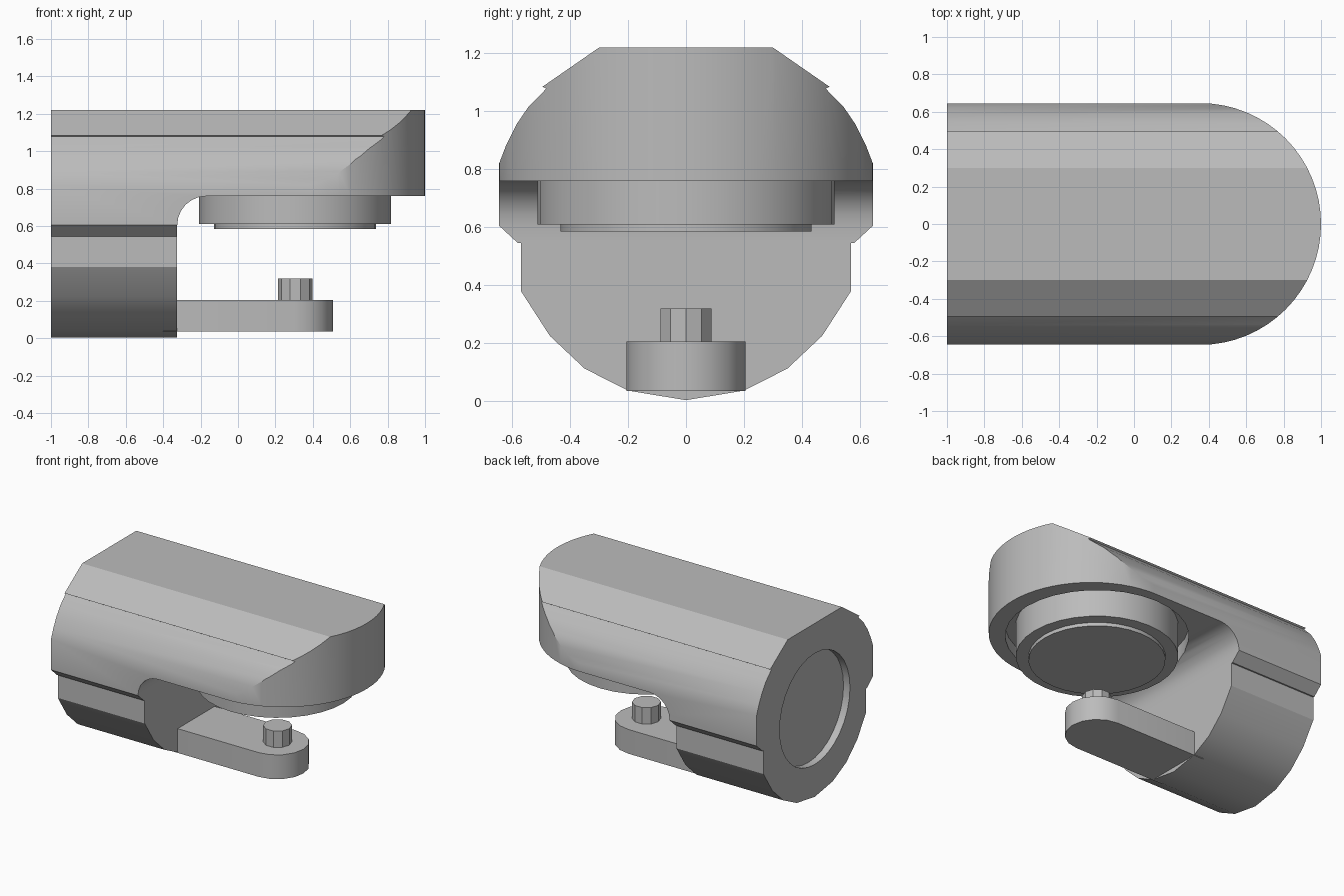
import bpy, bmesh, math
from mathutils import Vector

cube = bpy.data.objects.get("Cube")
if cube:
    bpy.data.objects.remove(cube, do_unlink=True)

grey = bpy.data.materials.new("plain grey")
grey.use_nodes = True
grey.diffuse_color = (0.5, 0.5, 0.5, 1)
grey.node_tree.nodes["Principled BSDF"].inputs["Base Color"].default_value = (0.5, 0.5, 0.5, 1)

# How a 2D outline point (u, v) and a depth d map into space
AXES = {
    "x": lambda u, v, d: Vector((d, u, v)),
    "y": lambda u, v, d: Vector((u, d, v)),
    "z": lambda u, v, d: Vector((u, v, d)),
}


def prism(name, outline, axis, start, end):
    """Extrude a closed outline along an axis."""
    place = AXES[axis]
    bm = bmesh.new()
    face = bm.faces.new([bm.verts.new(place(u, v, start)) for u, v in outline])
    new = bmesh.ops.extrude_face_region(bm, geom=[face])["geom"]
    verts = [g for g in new if isinstance(g, bmesh.types.BMVert)]
    bmesh.ops.translate(bm, verts=verts, vec=place(0, 0, end - start))
    bmesh.ops.recalc_face_normals(bm, faces=bm.faces)
    mesh = bpy.data.meshes.new(name)
    bm.to_mesh(mesh)
    bm.free()
    mesh.materials.append(grey)
    obj = bpy.data.objects.new(name, mesh)
    bpy.context.collection.objects.link(obj)
    return obj


def arc(cu, cv, r, a0, a1, steps):
    angles = [math.radians(a0 + (a1 - a0) * i / steps) for i in range(steps + 1)]
    return [(cu + r * math.cos(a), cv + r * math.sin(a)) for a in angles]


def circle(cu, cv, r, sides):
    return arc(cu, cv, r, 0, 360, sides)[:-1]


def boolean(obj, cutter, operation):
    """Apply a boolean and discard the cutter."""
    cutter.hide_render = True
    mod = obj.modifiers.new("cut", "BOOLEAN")
    mod.object, mod.operation, mod.solver = cutter, operation, "EXACT"
    bpy.context.view_layer.update()
    graph = bpy.context.evaluated_depsgraph_get()
    mesh = bpy.data.meshes.new_from_object(obj.evaluated_get(graph))
    obj.modifiers.clear()
    obj.data = mesh
    bpy.data.objects.remove(cutter, do_unlink=True)


def smooth(obj, angle=30):
    bpy.ops.object.select_all(action="DESELECT")
    obj.select_set(True)
    bpy.context.view_layer.objects.active = obj
    bpy.ops.object.shade_smooth_by_angle(angle=math.radians(angle))


# Housing: mirrored cross-section with chamfers, side groove and shoulder
half = [(0.3, 1.22), (0.495, 1.085), (0.483, 1.078), (0.49, 1.07),
        (0.542, 1.018), (0.585, 0.955), (0.62, 0.885), (0.645, 0.82),
        (0.645, 0.605), (0.58, 0.545), (0.57, 0.545), (0.57, 0.38),
        (0.47, 0.225), (0.35, 0.112), (0.2, 0.036)]
section = half + [(0, 0.003)] + [(-y, z) for y, z in reversed(half)]
housing = prism("housing", section, "x", -1, 1.05)

# Rounded nose seen from above
plan = [(-1.1, -0.646)] + arc(0.354, 0, 0.646, -90, 90, 32) + [(-1.1, 0.646)]
boolean(housing, prism("nose_cutter", plan, "z", -0.2, 1.5), "INTERSECT")

# Open space beneath the head, with a filleted inner corner
gap = [(1.2, -0.2), (-0.325, -0.2)] + arc(-0.17, 0.605, 0.155, 180, 90, 6) + [(1.2, 0.76)]
boolean(housing, prism("gap_cutter", gap, "y", -1, 1), "DIFFERENCE")

# Recess around the pad and round pocket in the flat end
boolean(housing, prism("pad_recess_cutter", circle(0.305, 0, 0.58, 32), "z", 0.6, 0.84), "DIFFERENCE")
boolean(housing, prism("end_pocket_cutter", circle(0, 0.62, 0.39, 32), "x", -1.2, -0.95), "DIFFERENCE")
smooth(housing)

# Stepped round pad under the head
smooth(prism("pad", circle(0.305, 0, 0.513, 32), "z", 0.61, 0.86))
smooth(prism("pad_face", circle(0.305, 0, 0.433, 32), "z", 0.585, 0.63))

# Lower arm with rounded tip, and its post
arm_plan = [(-0.4, -0.205)] + arc(0.303, 0, 0.205, -90, 90, 8) + [(-0.4, 0.205)]
smooth(prism("lower_arm", arm_plan, "z", 0.035, 0.205))
prism("post", circle(0.307, 0, 0.092, 10), "z", 0.19, 0.32)
